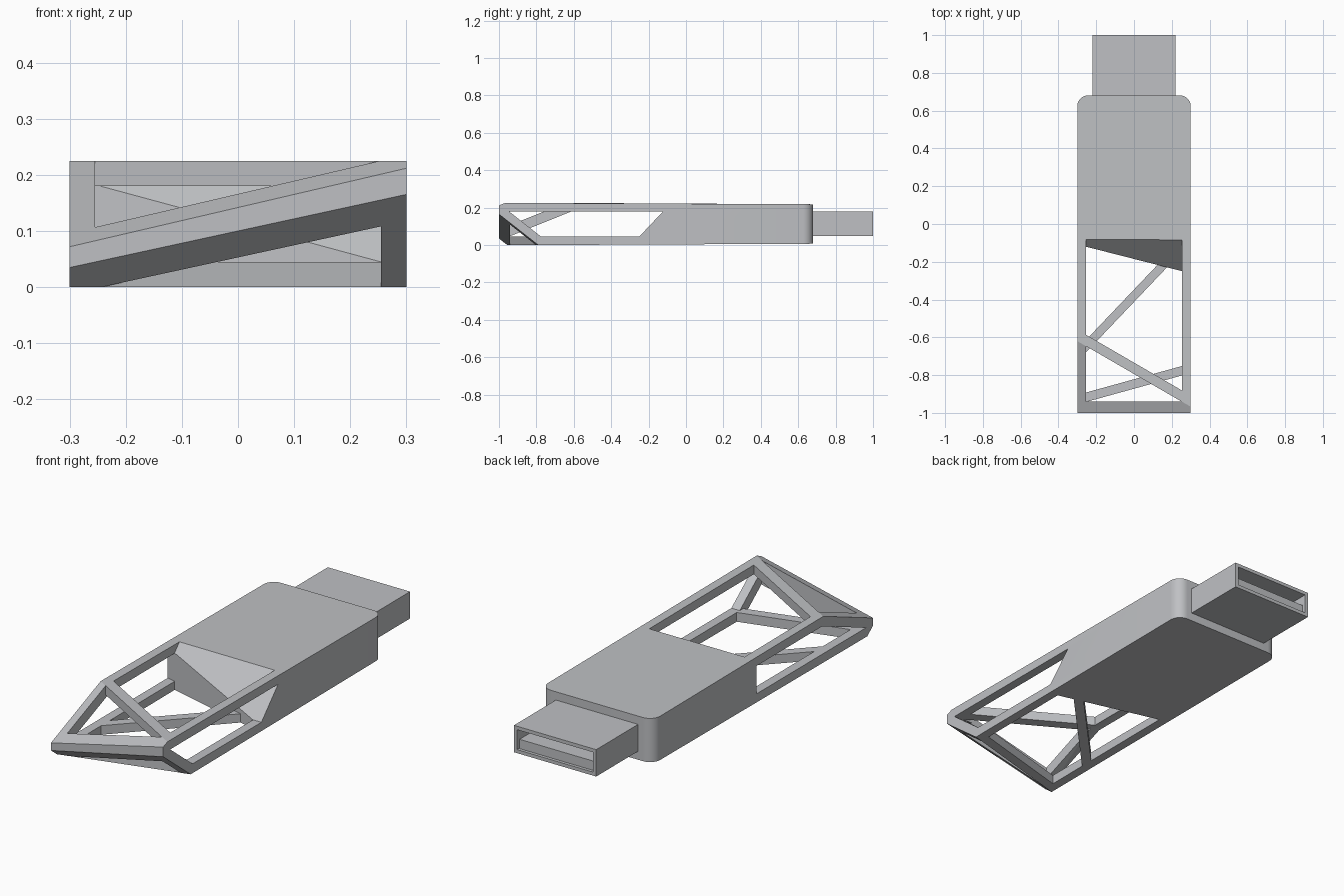
import bpy, bmesh, math
from mathutils import Vector

if "Cube" in bpy.data.objects:
    bpy.data.objects.remove(bpy.data.objects["Cube"], do_unlink=True)

grey = bpy.data.materials.new("satin_grey")
grey.use_nodes = True
grey.diffuse_color = (0.52, 0.53, 0.55, 1)
grey.node_tree.nodes["Principled BSDF"].inputs["Base Color"].default_value = grey.diffuse_color


def block(name, lo, hi, planes=(), finish=None):
    """Box from corner to corner, trimmed by (point, outward normal) planes."""
    bm = bmesh.new()
    bmesh.ops.create_cube(bm, size=1)
    lo, hi = Vector(lo), Vector(hi)
    for v in bm.verts:
        v.co = [(a + b) / 2 + c * (b - a) for a, b, c in zip(lo, hi, v.co)]
    for point, normal in planes:
        cut = bmesh.ops.bisect_plane(
            bm, geom=bm.verts[:] + bm.edges[:] + bm.faces[:], dist=1e-6,
            plane_co=point, plane_no=Vector(normal).normalized(), clear_outer=True)
        rim = [e for e in cut["geom_cut"] if isinstance(e, bmesh.types.BMEdge)]
        if rim:
            bmesh.ops.edgeloop_fill(bm, edges=rim)
    if finish:
        finish(bm)
    bmesh.ops.recalc_face_normals(bm, faces=bm.faces[:])
    mesh = bpy.data.meshes.new(name)
    bm.to_mesh(mesh)
    bm.free()
    mesh.materials.append(grey)
    obj = bpy.data.objects.new(name, mesh)
    bpy.context.collection.objects.link(obj)
    return obj


def carve(target, cutters):
    """Subtract every cutter, then remove it."""
    bpy.ops.object.select_all(action="DESELECT")
    bpy.context.view_layer.objects.active = target
    target.select_set(True)
    for cutter in cutters:
        cutter.hide_render = True
        mod = target.modifiers.new("cut", "BOOLEAN")
        mod.operation, mod.solver, mod.object = "DIFFERENCE", "EXACT", cutter
        bpy.ops.object.modifier_apply(modifier=mod.name)
        bpy.data.objects.remove(cutter, do_unlink=True)


def line(y0, slope, side):
    """Upright plane y = y0 + slope * x; side 1 trims behind it, -1 in front."""
    return (0, y0, 0), (-slope * side, side, 0)


# Key sizes
W, H, BAR = 0.3, 0.225, 0.045
IN, TOP, NOSE, REAR = W - BAR, H - BAR, -0.94, 0.68

# Slanted nose facets, and the sloped and upright ends of the solid part
nose_upper = ((-W, -1, 0.072), (-0.233, -0.403, 1))
nose_lower = ((-W, -1, 0.035), (0.217, -0.786, -1))
end_slope = ((0, -0.08, H), (0, 1, -0.944))
end_wall = line(-0.185, -0.255, 1)


def round_rear(bm):
    """Slight taper toward the rear, with rounded upright corners."""
    for v in bm.verts:
        if v.co.y > REAR - 0.01:
            v.co.z += 0.007 if v.co.z < H / 2 else -0.007
    corners = [e for e in bm.edges
               if all(v.co.y > REAR - 0.01 for v in e.verts)
               and abs(e.verts[0].co.x - e.verts[1].co.x) < 0.01]
    bmesh.ops.bevel(bm, geom=corners, offset=0.055, segments=8,
                    profile=0.5, affect="EDGES")


body = block("body_frame", (-W, -1, 0), (W, REAR, H),
             [nose_upper, nose_lower], round_rear)

top_y, top_k = -0.794, -0.58      # top cross bar, front edge
low_y, low_k = -0.872, 0.276      # bottom cross bar, front edge
tie_y, tie_k, tie_half = -0.38, 1.05, 0.033   # rear bottom diagonal
mid, over, under = 0.1, 0.3, -0.1

carve(body, [
    # Hollow interior
    block("core_slope", (-IN, NOSE, BAR), (IN, 0, TOP), [end_slope]),
    block("core_wall", (-IN, NOSE, BAR), (IN, 0, TOP), [end_wall]),
    # Top openings behind and ahead of the cross bar
    block("top_rear", (-IN, NOSE, mid), (IN, 0, over),
          [end_slope, line(top_y + 0.06, top_k, -1)]),
    block("top_front", (-IN, NOSE, mid), (IN, 0, over),
          [line(top_y, top_k, 1)]),
    # Bottom openings around the cross bar and the diagonal
    block("low_front", (-IN, NOSE, under), (IN, 0, mid),
          [line(low_y, low_k, 1)]),
    block("low_middle", (-IN, NOSE, under), (IN, 0, mid),
          [end_wall, line(low_y + 0.05, low_k, -1),
           line(tie_y - tie_half, tie_k, 1)]),
    block("low_rear", (-IN, NOSE, under), (IN, 0, mid),
          [end_wall, line(tie_y + tie_half, tie_k, -1)]),
    # Side openings
    block("left_side", (0.2, -1, BAR), (0.4, 0, TOP),
          [end_slope, ((W, -1, 0.222), (0, -0.786, -1))]),
    block("right_side", (-0.4, -1, BAR), (-0.2, 0, TOP),
          [end_wall, ((-W, -1, 0.0235), (0, -0.403, 1))]),
])

# Plug shell with its open end, and the contact tongue inside
plug = block("plug_shell", (-0.22, REAR - 0.02, 0.048), (0.22, 1, 0.178))
carve(plug, [block("plug_opening", (-0.203, REAR + 0.02, 0.065), (0.203, 1.1, 0.161))])
tongue = block("plug_tongue", (-0.2, REAR, 0.063), (0.2, 0.985, 0.11))

# Smooth only the rounded corners
bpy.ops.object.select_all(action="DESELECT")
for obj in (body, plug, tongue):
    obj.select_set(True)
bpy.context.view_layer.objects.active = body
bpy.ops.object.shade_smooth_by_angle(angle=math.radians(25))
